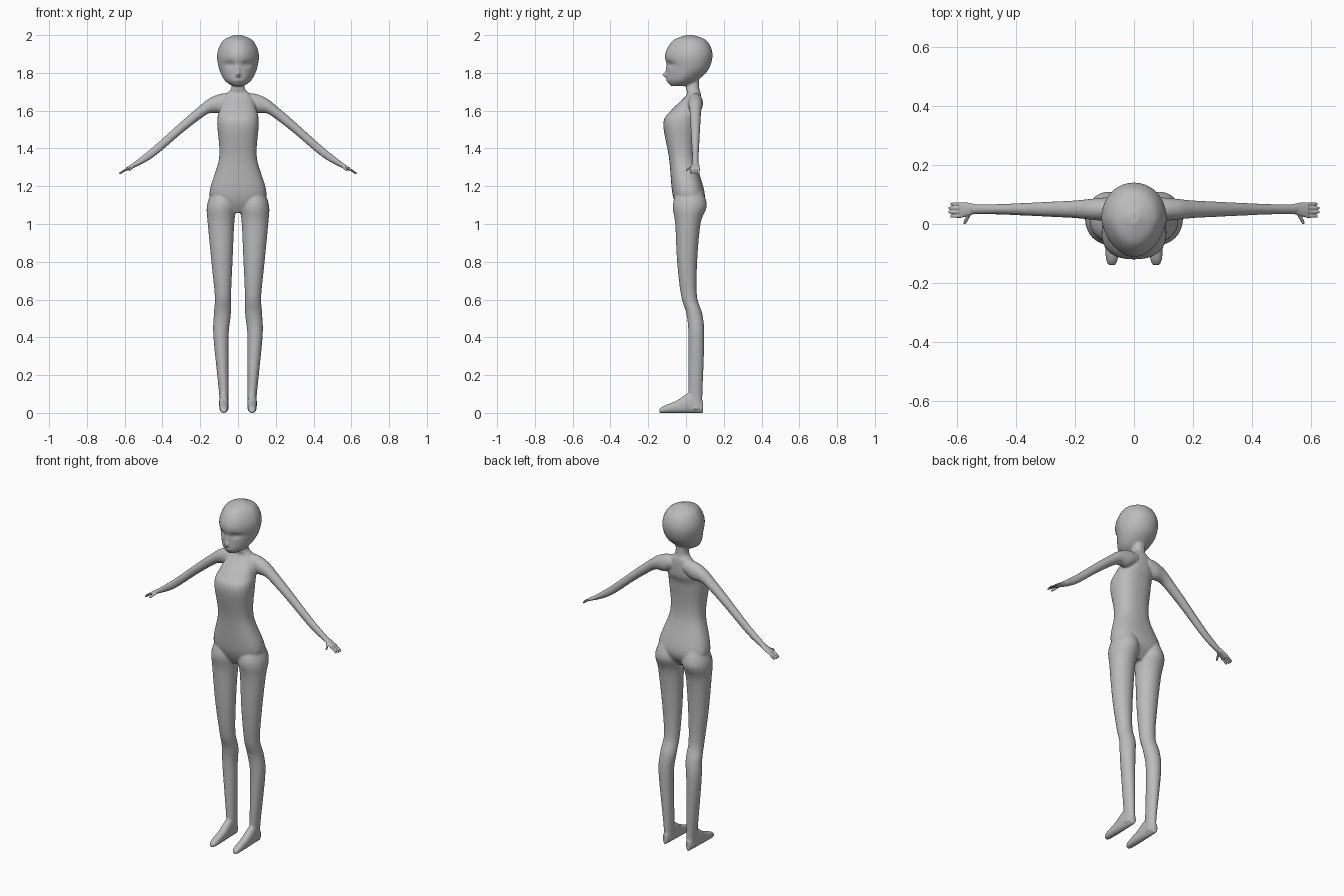
import bpy, bmesh
from math import cos, sin, pi, exp, copysign
from mathutils import Vector

cube = bpy.data.objects.get("Cube")
if cube:
    bpy.data.objects.remove(cube)

tone = (0.5, 0.5, 0.5, 1)
grey = bpy.data.materials.new("matte grey")
grey.use_nodes = True
grey.diffuse_color = tone
grey.node_tree.nodes["Principled BSDF"].inputs["Base Color"].default_value = tone


def spline(rows, steps):
    """Catmull-Rom interpolation of section rows."""
    result = []
    last = len(rows) - 1
    for i in range(last):
        quad = [rows[max(i - 1, 0)], rows[i], rows[i + 1], rows[min(i + 2, last)]]
        for k in range(steps):
            t = k / steps
            result.append([
                b + t / 2 * (c - a + t * (2 * a - 5 * b + 4 * c - d + t * (3 * (b - c) + d - a)))
                for a, b, c, d in zip(*quad)])
    return result + [list(rows[last])]


def loft(bm, axis, rows, side=1, power=2.0, taper=0.0, sides=32, steps=8):
    """Skin rounded sections: position on axis, then centre and radius on the two other axes."""
    first, second = [i for i in range(3) if i != axis]
    rings, made = [], []
    for position, first_mid, second_mid, first_radius, second_radius in spline(rows, steps):
        ring = []
        for k in range(sides):
            c, s = cos(2 * pi * k / sides), sin(2 * pi * k / sides)
            u = copysign(abs(c) ** (2 / power), c)
            v = copysign(abs(s) ** (2 / power), s)
            u *= 1 - taper * max(0, -v)
            point = Vector()
            point[axis] = position
            point[first] = first_mid + u * first_radius
            point[second] = second_mid + v * second_radius
            point.x *= side
            ring.append(bm.verts.new(point))
        rings.append(ring)
        made += ring
    for lower, upper in zip(rings, rings[1:]):
        for k in range(sides):
            j = (k + 1) % sides
            bm.faces.new((lower[k], lower[j], upper[j], upper[k]))
    bm.faces.new(rings[0])
    bm.faces.new(rings[-1])
    return made


def upright(rows):
    """Centred sections from height, half width, front and back."""
    return [(z, 0, (front + back) / 2, width, (back - front) / 2) for z, width, front, back in rows]


def finish(bm, name, voxel, smoothing):
    """Fuse the overlapping forms into one smooth skin."""
    bmesh.ops.recalc_face_normals(bm, faces=bm.faces)
    mesh = bpy.data.meshes.new(name)
    bm.to_mesh(mesh)
    bm.free()
    mesh.materials.append(grey)
    part = bpy.data.objects.new(name, mesh)
    bpy.context.collection.objects.link(part)
    remesh = part.modifiers.new("fuse", 'REMESH')
    remesh.mode = 'VOXEL'
    remesh.voxel_size = voxel
    remesh.use_smooth_shade = True
    smooth = part.modifiers.new("soften", 'SMOOTH')
    smooth.factor = 0.5
    smooth.iterations = smoothing


# Torso and neck
body = bmesh.new()
torso = [(1.06, .05, -.03, .05), (1.15, .15, -.07, .1), (1.35, .1, -.09, .05),
         (1.53, .11, -.12, .06), (1.6, .1, -.08, .08), (1.68, .07, 0, .08),
         (1.72, .035, 0, .07), (1.8, .035, 0, .07)]
loft(body, 2, upright(torso), power=2.4)

# Head, narrowing towards the face
head = [(1.73, .03, -.08, 0), (1.76, .07, -.1, .06), (1.82, .1, -.1, .12),
        (1.9, .11, -.11, .14), (1.97, .08, -.07, .11), (2, .02, 0, .04)]
skull = loft(body, 2, upright(head), power=2.1, taper=.2, sides=96, steps=16)


def bump(point, x, z, width, height, depth):
    """Soft push along the depth of the face."""
    return depth * exp(-((point.x - x) / width) ** 2 - ((point.z - z) / height) ** 2)


# Eye sockets, nose and lips
for vert in skull:
    point = vert.co
    if point.y < 0:
        point.y += (bump(point, .045, 1.845, .03, .016, .013)
                    + bump(point, -.045, 1.845, .03, .016, .013)
                    + bump(point, 0, 1.79, .01, .014, -.024)
                    + bump(point, 0, 1.82, .01, .02, -.008)
                    + bump(point, 0, 1.76, .02, .007, -.005))

# Leg: height, centre, radii
leg = [(.02, .075, .05, .025, .035), (.1, .075, .05, .025, .037), (.4, .09, .055, .04, .042),
       (.52, .083, .045, .045, .042), (.62, .08, .016, .043, .042), (.8, .085, .006, .056, .053),
       (1, .09, .01, .07, .067), (1.1, .087, .02, .077, .09), (1.19, .08, .02, .05, .06)]

# Foot: depth, half width, height of the instep
foot = [(-.14, .01, .02), (-.12, .02, .036), (-.05, .024, .065), (.03, .024, .11), (.09, .015, .06)]
sole = [(y, .075, height / 2, width, height / 2) for y, width, height in foot]

# Arm: reach, height, depth radius, height radius
arm = [(.04, 1.655, .035, .035), (.09, 1.64, .04, .05), (.15, 1.626, .035, .04),
       (.2, 1.592, .03, .036), (.3, 1.51, .025, .032), (.45, 1.38, .018, .028),
       (.56, 1.306, .016, .014)]
sleeve = [(x, .05, z, deep, high) for x, z, deep, high in arm]

for side in (1, -1):
    loft(body, 2, leg, side)
    loft(body, 1, sole, side, power=2.3)
    loft(body, 0, sleeve, side)
finish(body, "body", .005, 6)

# Hands: palm, four fingers and a thumb
palm = [(.535, .052, 1.32, .014, .016), (.56, .05, 1.307, .022, .012), (.593, .047, 1.289, .026, .009)]
thumb = [(0, .575, 1.285, .002), (.006, .573, 1.288, .006), (.04, .556, 1.306, .008)]
for side, name in ((1, "left_hand"), (-1, "right_hand")):
    hand = bmesh.new()
    loft(hand, 0, palm, side)
    for spread in (-1.5, -.5, .5, 1.5):
        y = .047 + spread * .0137
        tip = .632 - abs(spread) * .006
        finger = [(.585, 1.294, .006), (tip - .004, 1.27, .005), (tip, 1.268, .002)]
        loft(hand, 0, [(x, y, z, r, r) for x, z, r in finger], side, sides=16)
    loft(hand, 1, [(y, x, z, r, r) for y, x, z, r in thumb], side, sides=16)
    finish(hand, name, .002, 3)
